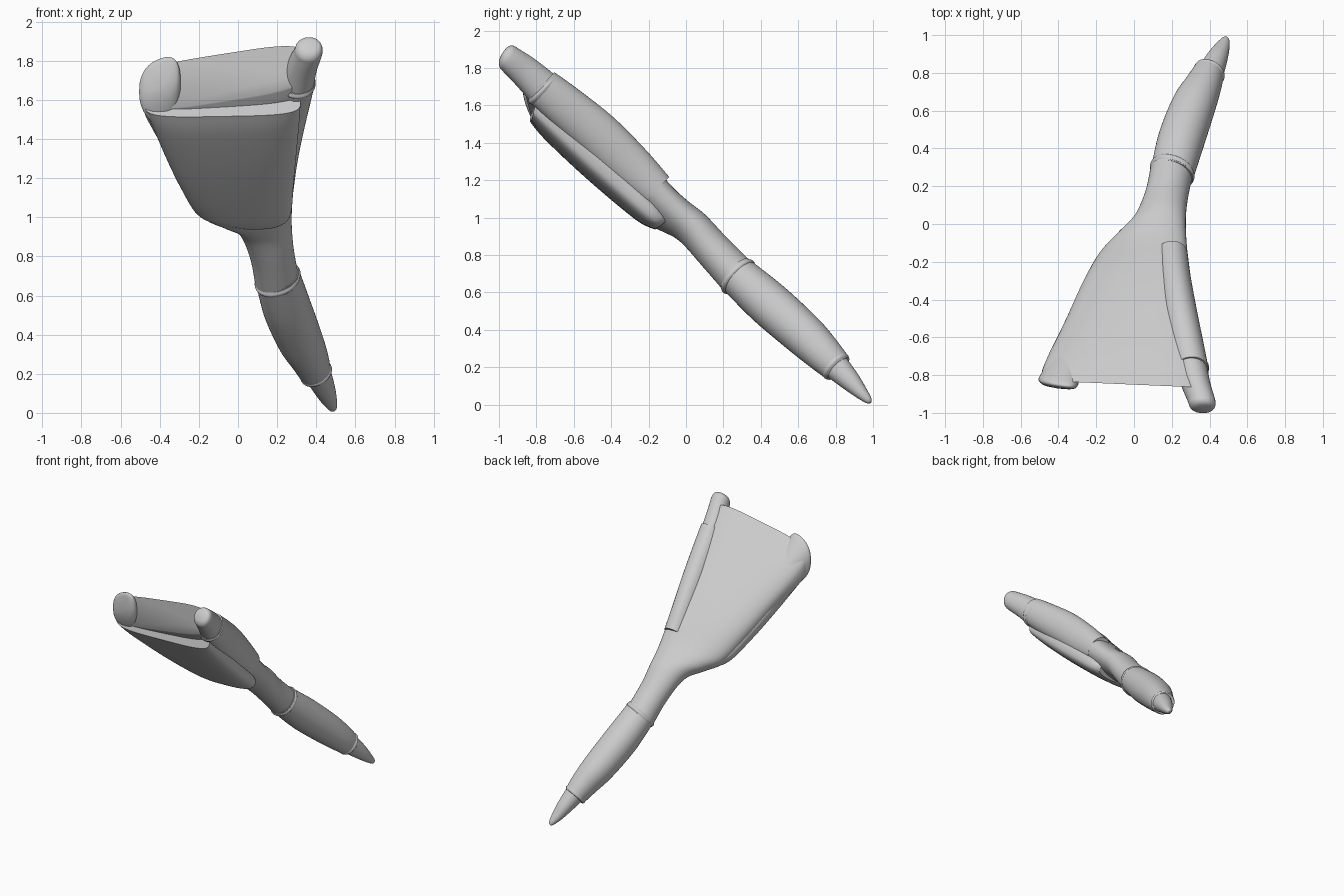
import bpy, math

# Local frame: s runs down the long leaning axis, t is the thickness direction
D = (0.72, -0.694)
N = (0.694, 0.72)
Z0 = 0.95
SIDES = 48
STEPS = 6


def place(x, s, t):
    return (x, s * D[0] + t * N[0], Z0 + s * D[1] + t * N[1])


def spline(a, b, c, d, u):
    return 0.5 * (2 * b + (c - a) * u + (2 * a - 5 * b + 4 * c - d) * u * u
                  + (3 * b - a - 3 * c + d) * u ** 3)


def ring(row):
    s, x0, x1, t_left, t_right, half, power, shear_t, shear_x = row
    xc, w = (x0 + x1) / 2, (x1 - x0) / 2
    pts = []
    for i in range(SIDES):
        a = 2 * math.pi * i / SIDES
        c, q = math.cos(a), math.sin(a)
        u = math.copysign(abs(c) ** (2 / power), c)
        v = math.copysign(abs(q) ** (2 / power), q)
        t_mid = t_left + (t_right - t_left) * (u + 1) / 2
        pts.append(place(xc + w * u, s + shear_t * half * v + shear_x * w * u,
                         t_mid + half * v))
    return pts


def loft(name, rows, steps=STEPS):
    """Smooth skin through superellipse sections with capped ends."""
    dense = []
    for i in range(len(rows) - 1):
        a, b, c = rows[max(i - 1, 0)], rows[i], rows[i + 1]
        d = rows[min(i + 2, len(rows) - 1)]
        for k in range(steps):
            dense.append([spline(*v, k / steps) for v in zip(a, b, c, d)])
    dense.append(rows[-1])
    verts, faces = [], []
    for r in dense:
        verts += ring(r)
    for j in range(len(dense) - 1):
        for i in range(SIDES):
            n = (i + 1) % SIDES
            faces.append((j * SIDES + i, j * SIDES + n,
                          (j + 1) * SIDES + n, (j + 1) * SIDES + i))
    last = (len(dense) - 1) * SIDES
    faces.append(tuple(reversed(range(SIDES))))
    faces.append(tuple(range(last, last + SIDES)))
    mesh = bpy.data.meshes.new(name)
    mesh.from_pydata(verts, [], faces)
    ob = bpy.data.objects.new(name, mesh)
    bpy.context.collection.objects.link(ob)
    bpy.ops.object.select_all(action='DESELECT')
    ob.select_set(True)
    bpy.context.view_layer.objects.active = ob
    bpy.ops.object.mode_set(mode='EDIT')
    bpy.ops.mesh.select_all(action='SELECT')
    bpy.ops.mesh.normals_make_consistent(inside=False)
    bpy.ops.object.mode_set(mode='OBJECT')
    bpy.ops.object.shade_smooth_by_angle(angle=math.radians(40))
    return ob


def tube(name, rows, shear_t=0.0, shear_x=0.0):
    """Round part: each row is s, x left, x right, t centre, half thickness."""
    return loft(name, [(s, a, b, t, t, h, 2.1, shear_t, shear_x)
                       for s, a, b, t, h in rows])


def collar(name, s, x0, x1, t, h, shear_x):
    g = 0.008
    tube(name, [(s - 0.018, x0 + g, x1 - g, t, h - g), (s, x0, x1, t, h),
                (s + 0.018, x0 + g, x1 - g, t, h - g)], 0, shear_x)


# Neck flaring into the broad tilted blade, with a slanted end
loft("neck_and_blade", [
    (0.40, 0.090, 0.310, 0.00, 0.00, 0.108, 2.0, 0, -0.3),
    (0.20, 0.06, 0.285, 0.01, 0.01, 0.100, 2.0, 0, -0.2),
    (0.03, 0.00, 0.275, 0.01, 0.03, 0.098, 2.1, 0, 0),
    (-0.08, -0.10, 0.275, -0.03, 0.03, 0.102, 2.2, 0, 0),
    (-0.19, -0.195, 0.28, -0.07, 0.03, 0.108, 2.4, 0, 0),
    (-0.40, -0.28, 0.295, -0.08, 0.03, 0.118, 2.7, 0, 0),
    (-0.65, -0.365, 0.32, -0.085, 0.03, 0.118, 2.8, -0.1, 0),
    (-0.90, -0.445, 0.35, -0.08, 0.015, 0.110, 3.0, -0.5, -0.08),
    (-1.05, -0.485, 0.37, -0.075, 0.0, 0.098, 3.5, -0.9, -0.12),
    (-1.14, -0.49, 0.35, -0.07, 0.0, 0.085, 4.0, -1.0, -0.14)])

# Raised layer on the underside of the blade
loft("underside_layer", [
    (-0.10, 0.00, 0.22, -0.085, -0.07, 0.045, 2.5, 0.2, 0),
    (-0.14, -0.12, 0.255, -0.085, -0.075, 0.06, 2.6, 0.1, 0),
    (-0.22, -0.215, 0.275, -0.095, -0.075, 0.072, 2.8, 0, 0),
    (-0.42, -0.295, 0.285, -0.105, -0.08, 0.08, 3.0, 0, 0),
    (-0.65, -0.37, 0.30, -0.11, -0.085, 0.085, 3.2, 0, 0),
    (-0.90, -0.44, 0.315, -0.115, -0.09, 0.08, 3.5, -0.3, 0),
    (-1.03, -0.475, 0.32, -0.115, -0.095, 0.065, 4.0, -0.6, 0)])

# Thick rounded spar on the right edge, ending in a horn
tube("right_spar", [
    (-0.25, 0.12, 0.284, 0.03, 0.10),
    (-0.45, 0.13, 0.303, 0.03, 0.118),
    (-0.70, 0.15, 0.337, 0.028, 0.124),
    (-0.95, 0.19, 0.376, 0.012, 0.114),
    (-1.08, 0.22, 0.395, 0.005, 0.102)])
tube("right_horn", [
    (-1.04, 0.215, 0.385, 0.00, 0.100),
    (-1.18, 0.25, 0.405, 0.00, 0.086),
    (-1.29, 0.285, 0.43, -0.008, 0.073),
    (-1.325, 0.295, 0.43, -0.01, 0.066),
    (-1.345, 0.315, 0.415, -0.01, 0.045),
    (-1.352, 0.35, 0.38, -0.01, 0.012)], -0.2)
collar("right_horn_collar", -1.06, 0.212, 0.397, 0.0, 0.106, 0)

# Blunt knob at the left corner
loft("left_knob", [
    (-0.93, -0.44, -0.28, -0.085, -0.06, 0.09, 2.5, -0.5, -0.1),
    (-1.05, -0.49, -0.29, -0.08, -0.05, 0.095, 2.5, -0.8, -0.3),
    (-1.12, -0.505, -0.30, -0.07, -0.035, 0.085, 2.5, -0.9, -0.4),
    (-1.155, -0.48, -0.33, -0.06, -0.03, 0.06, 2.4, -0.9, -0.4),
    (-1.165, -0.42, -0.38, -0.05, -0.04, 0.02, 2.2, -0.9, -0.4)])

# Swollen lower handle and its pointed tip
tube("lower_handle", [
    (0.36, 0.09, 0.31, 0.003, 0.106),
    (0.60, 0.13, 0.367, 0.012, 0.121),
    (0.85, 0.205, 0.427, 0.022, 0.115),
    (1.00, 0.275, 0.46, 0.022, 0.100),
    (1.10, 0.32, 0.475, 0.02, 0.085)], 0, -0.3)
tube("lower_tip", [
    (1.06, 0.325, 0.465, 0.02, 0.078),
    (1.20, 0.385, 0.493, 0.017, 0.056),
    (1.29, 0.43, 0.505, 0.012, 0.036),
    (1.345, 0.465, 0.505, 0.01, 0.02),
    (1.363, 0.48, 0.495, 0.01, 0.006)], 0, -0.3)
collar("middle_collar", 0.385, 0.085, 0.32, 0.002, 0.117, -0.3)
collar("tip_collar", 1.095, 0.317, 0.48, 0.02, 0.088, -0.3)
